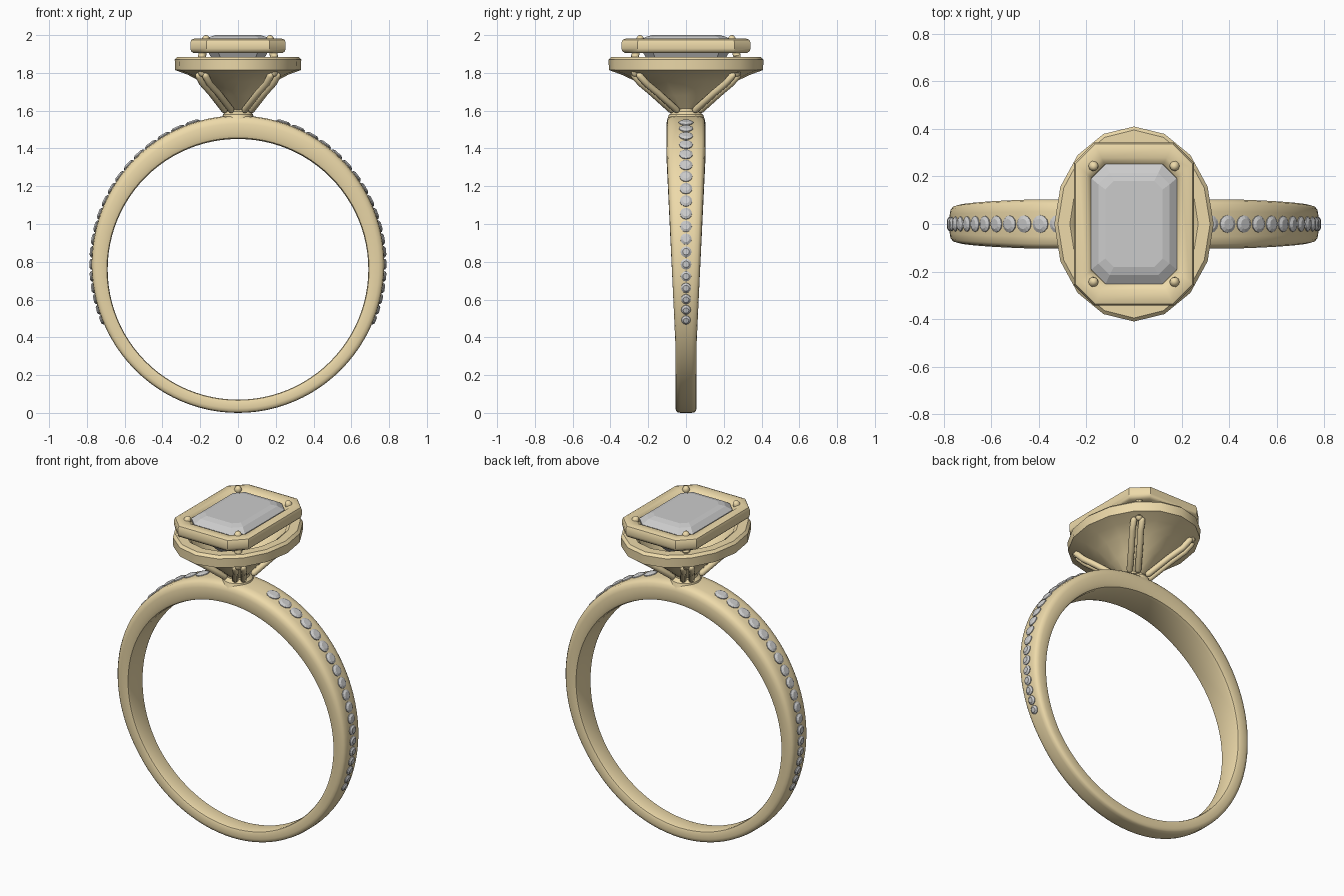
import bpy, bmesh
from math import sin, cos, pi, radians
from mathutils import Vector, Matrix

if "Cube" in bpy.data.objects:
    bpy.data.objects.remove(bpy.data.objects["Cube"])

gold = bpy.data.materials.new("gold")
gold.diffuse_color = (0.85, 0.70, 0.40, 1)
gold.use_nodes = True
gold.node_tree.nodes["Principled BSDF"].inputs["Base Color"].default_value = gold.diffuse_color


def add_loft(bm, sections, loop=False, caps=True, m=Matrix()):
    """Skin a list of equal-length point rings."""
    rows = [[bm.verts.new(m @ Vector(p)) for p in s] for s in sections]
    n = len(rows[0])
    pairs = list(zip(rows, rows[1:])) + ([(rows[-1], rows[0])] if loop else [])
    for a, b in pairs:
        for i in range(n):
            j = (i + 1) % n
            bm.faces.new((a[i], a[j], b[j], b[i]))
    if caps and not loop:
        bm.faces.new(rows[0])
        bm.faces.new(rows[-1])


def finish(name, bm, mat=None, smooth=None):
    bmesh.ops.recalc_face_normals(bm, faces=bm.faces)
    me = bpy.data.meshes.new(name)
    bm.to_mesh(me)
    bm.free()
    ob = bpy.data.objects.new(name, me)
    bpy.context.collection.objects.link(ob)
    if mat:
        me.materials.append(mat)
    if smooth:
        bpy.ops.object.select_all(action='DESELECT')
        ob.select_set(True)
        bpy.context.view_layer.objects.active = ob
        bpy.ops.object.shade_smooth_by_angle(angle=radians(smooth))
    return ob


def loft(name, sections, mat=None, smooth=None, loop=False):
    bm = bmesh.new()
    add_loft(bm, sections, loop)
    return finish(name, bm, mat, smooth)


def cut_rect(hx, hy, c, z):
    """Rectangle with cut corners."""
    q = [(hx, hy - c), (hx - c, hy)]
    return [(x, y, z) for x, y in q + [(-x, y) for x, y in q[::-1]]
            + [(-x, -y) for x, y in q] + [(x, -y) for x, y in q[::-1]]]


def oval(rx, ry, z, n=16):
    return [(rx * cos(2 * pi * i / n), ry * sin(2 * pi * i / n), z) for i in range(n)]


# Band: tapered rounded section swept round the finger hole
RX, RZ, CZ = 0.775, 0.787, 0.787
profile = [(0, -.75), (0, .75), (.05, .93), (.2, 1), (.65, 1), (.85, .94), (.96, .8), (1, .5),
           (1, -.5), (.96, -.8), (.85, -.94), (.65, -1), (.2, -1), (.05, -.93)]
rings = []
for k in range(96):
    a = 2 * pi * k / 96
    inner = Vector((0.69 * cos(a), 0, 0.76 + 0.69 * sin(a)))
    outer = Vector((RX * cos(a), 0, CZ + RZ * sin(a)))
    t = min(max((outer.z - 0.35) / 1.1, 0), 1)
    w = 0.056 + 0.048 * t
    rings.append([inner.lerp(outer, u) + Vector((0, v * w, 0)) for u, v in profile])
loft("band", rings, gold, 40, loop=True)

# Small stones set down both shoulders
bm = bmesh.new()
a, N = radians(72), 19
for k in range(N):
    t = k / (N - 1)
    gap = 0.086 - 0.031 * t
    r = gap * 0.45
    for s in (1, -1):
        out = Vector((s * cos(a), 0, sin(a)))
        m = Matrix.Translation((s * RX * cos(a), 0, CZ + RZ * sin(a))) @ \
            out.to_track_quat('Z', 'Y').to_matrix().to_4x4()
        add_loft(bm, [oval(r * f, r * f, h, 12) for f, h in
                      ((.6, .012), (1, .004), (1, -.002), (.15, -.025))], m=m)
    a -= gap / 0.783
finish("shoulder_stones", bm)

# Foot joining the head to the band
loft("head_foot", [oval(.085, .10, 1.55, 24), oval(.08, .09, 1.58, 24),
                   oval(.065, .065, 1.595, 24), oval(.065, .065, 1.615, 24)], gold, 30)

# Hollow oval basket with a wide rim
loft("basket", [oval(*p) for p in (
    (.055, .06, 1.60), (.125, .16, 1.68), (.20, .265, 1.755), (.265, .34, 1.79),
    (.333, .408, 1.815), (.335, .41, 1.87), (.32, .395, 1.885), (.27, .34, 1.885),
    (.25, .32, 1.87), (.22, .29, 1.81), (.14, .18, 1.72), (.04, .05, 1.64))], gold, 35)

# Bezel frame round the centre stone
frame = []
for u, z in ((0, 1.925), (.12, 1.91), (.8, 1.905), (.95, 1.915), (1, 1.93),
             (1, 1.96), (.93, 1.975), (.75, 1.981), (.3, 1.978), (.1, 1.965), (0, 1.955)):
    frame.append(cut_rect(.178 + .074 * u, .25 + .092 * u, .055 + .03 * u, z))
loft("bezel", frame, gold, 40, loop=True)

# Step-cut centre stone
loft("centre_stone", [cut_rect(*p) for p in (
    (.12, .18, .035, 2.0), (.15, .215, .048, 1.99), (.18, .252, .06, 1.965),
    (.18, .252, .06, 1.95), (.13, .20, .045, 1.86), (.07, .13, .025, 1.78),
    (.01, .06, .004, 1.72))])


def rod(bm, pts, r, n=10):
    """Round rod along points with domed ends."""
    pts = [Vector(p) for p in pts]
    secs = []
    for i, p in enumerate(pts):
        d = (pts[min(i + 1, len(pts) - 1)] - pts[max(i - 1, 0)]).normalized()
        q = d.to_track_quat('Z', 'Y')
        dome = [(f * r, h * r) for f, h in ((.3, .95), (.75, .65), (1, 0))]
        steps = [(f, -h) for f, h in dome] if i == 0 else \
            dome[::-1] if i == len(pts) - 1 else [(r, 0)]
        secs += [[p + q @ Vector(c) for c in oval(f, f, h, n)] for f, h in steps]
    add_loft(bm, secs)


# Claws at the four corners and paired struts under the basket
claws, struts = bmesh.new(), bmesh.new()
for sx in (1, -1):
    for sy in (1, -1):
        rod(claws, [(sx * x, sy * y, z) for x, y, z in
                    ((.19, .27, 1.80), (.19, .27, 1.89), (.17, .243, 1.979))], .021)
        for o in (.018, -.018):
            rod(struts, [(sx * (x + o), sy * (y - o * .8), z) for x, y, z in
                         ((.055, .065, 1.605), (.125, .165, 1.695), (.17, .225, 1.745),
                          (.19, .26, 1.785))], .018)
finish("claws", claws, gold, 50)
finish("struts", struts, gold, 50)
